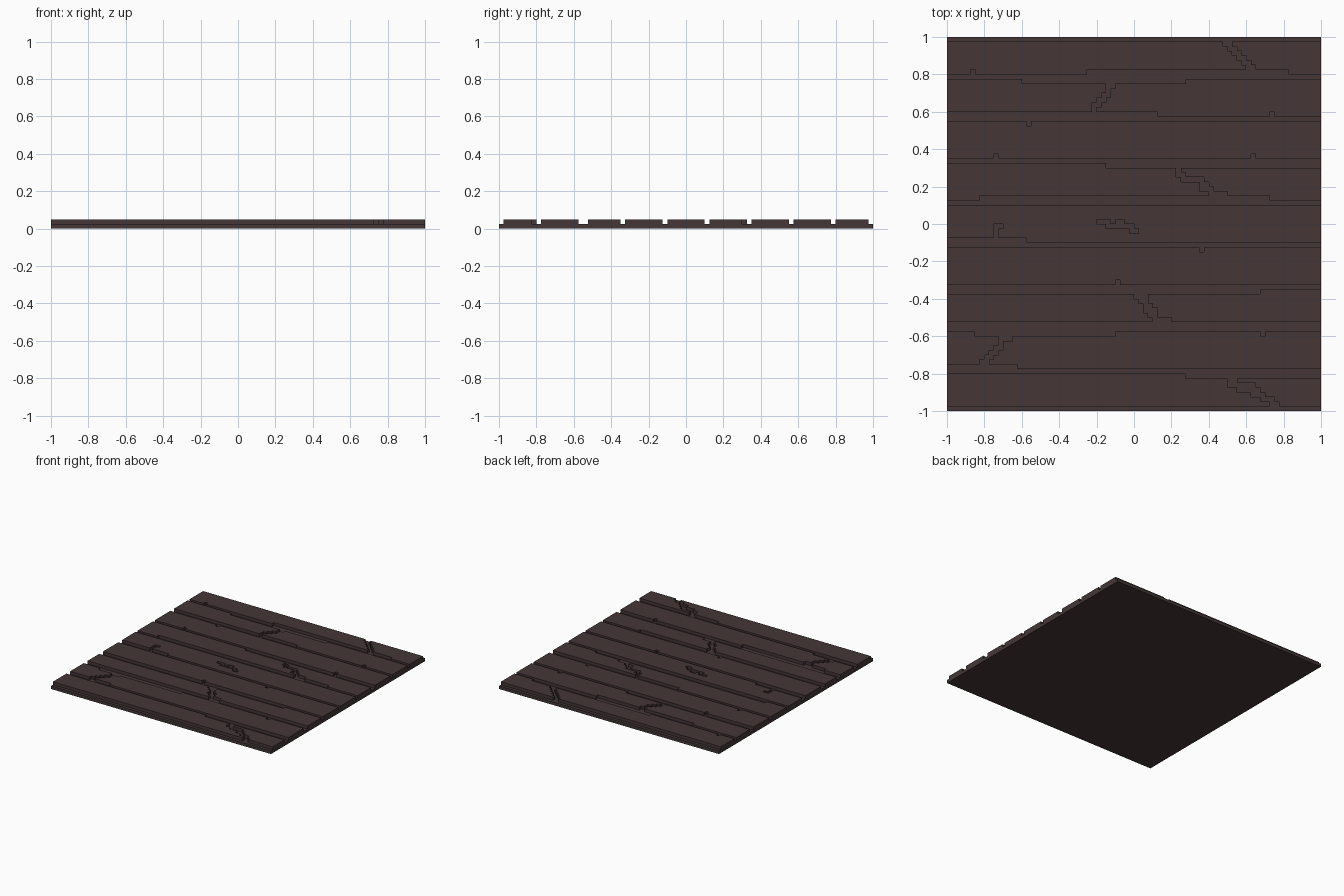
import bpy, bmesh

if "Cube" in bpy.data.objects:
    bpy.data.objects.remove(bpy.data.objects["Cube"])

CELL = 0.025   # the whole floor sits on a grid of 80 x 80 cells
HALF = 40

wood = bpy.data.materials.new("dark_brown_wood")
wood.diffuse_color = (0.058, 0.038, 0.037, 1.0)
wood.use_nodes = True
wood.node_tree.nodes["Principled BSDF"].inputs["Base Color"].default_value = wood.diffuse_color


def finish(name, bm):
    mesh = bpy.data.meshes.new(name)
    bm.normal_update()
    bm.to_mesh(mesh)
    bm.free()
    mesh.materials.append(wood)
    obj = bpy.data.objects.new(name, mesh)
    bpy.context.collection.objects.link(obj)
    return obj


def edge_at(steps, x):
    """Edge height of a plank at column x, from (start column, height) steps."""
    return [y for start, y in steps if start <= x][-1]


def plank(name, top, bottom, notches=(), crack_top=0, crack=()):
    """Raised plank with stepped long edges, chipped cells and a stepped crack.
    crack: column spans, one per row, going down from row crack_top."""
    removed = set(notches)
    for i, (a, b) in enumerate(crack):
        removed |= {(x, crack_top - i) for x in range(a, b)}
    bm = bmesh.new()
    verts = {}

    def v(x, y):
        if (x, y) not in verts:
            verts[x, y] = bm.verts.new((x * CELL, y * CELL, CELL))
        return verts[x, y]

    for x in range(-HALF, HALF):
        for y in range(edge_at(bottom, x), edge_at(top, x)):
            if (x, y) not in removed:
                bm.faces.new((v(x, y), v(x + 1, y), v(x + 1, y + 1), v(x, y + 1)))
    # raise the outline, drop the hidden underside, merge flat faces
    lower = bm.faces[:]
    res = bmesh.ops.extrude_face_region(bm, geom=lower, use_keep_orig=True)
    bmesh.ops.translate(bm, vec=(0, 0, CELL),
                        verts=[g for g in res["geom"] if isinstance(g, bmesh.types.BMVert)])
    bmesh.ops.delete(bm, geom=lower, context="FACES")
    bmesh.ops.dissolve_limit(bm, angle_limit=0.01, verts=bm.verts[:], edges=bm.edges[:])
    bmesh.ops.triangulate(bm, faces=[f for f in bm.faces if len(f.verts) > 4])
    finish(name, bm)


# base slab under the planks
bm = bmesh.new()
bmesh.ops.create_cube(bm, size=1.0)
bmesh.ops.scale(bm, vec=(2.0, 2.0, CELL), verts=bm.verts)
bmesh.ops.translate(bm, vec=(0, 0, CELL / 2), verts=bm.verts)
finish("base_slab", bm)

# planks, from back to front (all numbers in cells)
plank("plank_1", [(-40, 39)], [(-40, 32), (-10, 33), (33, 32)], [(-35, 32)],
      38, [(19 + i, 21 + i) for i in range(6)])
plank("plank_2", [(-40, 31), (-24, 30), (11, 31)], [(-40, 24), (5, 23)], [(29, 23)],
      29, [(-6, -4), (-6, -5), (-7, -5), (-8, -6), (-9, -7), (-9, -8)])
plank("plank_3", [(-40, 22)], [(-40, 14)], [(-23, 21), (-30, 14), (25, 14)])
plank("plank_4", [(-40, 13), (-6, 12)], [(-40, 5), (-33, 6), (29, 5)], [],
      11, [(9, 10), (9, 11), (10, 15), (14, 16), (14, 17), (16, 20)])
plank("plank_5", [(-40, 4)], [(-40, -3), (-23, -4)],
      [(-30, -1), (-29, -1), (-30, -2), (-30, -3)]
      + [(x, 0) for x in (-8, -7, -6, -4, -3)],
      -1, [(-6, 0), (-1, 1)])
plank("plank_6", [(-40, -5)], [(-40, -13)], [(14, -6), (-4, -13)])
plank("plank_7", [(-40, -15), (27, -14)], [(-40, -21)], [],
      -16, [(0, 3), (1, 3), (2, 4), (2, 5), (3, 5), (4, 8)])
plank("plank_8", [(-40, -23), (-34, -24), (-4, -23)], [(-40, -30), (-25, -31)], [(27, -24)],
      -25, [(-29, -26), (-29, -28), (-30, -28), (-31, -29), (-32, -30), (-33, -31)])
plank("plank_9", [(-40, -32), (11, -33)], [(-40, -39)], [],
      -34, [(20, 22), (20, 26), (22, 27), (25, 28), (27, 30), (29, 31)])
